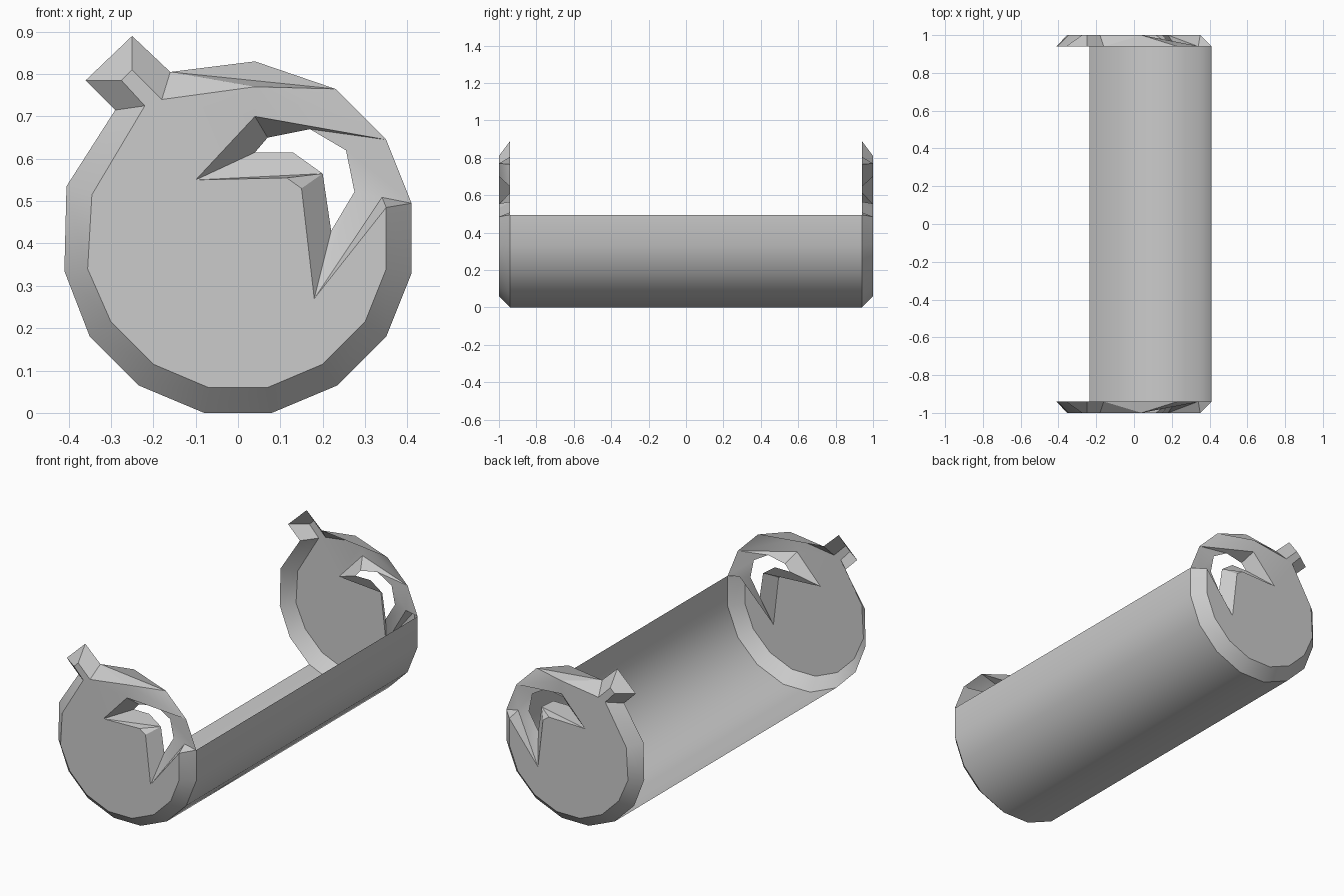
import bpy

if "Cube" in bpy.data.objects:
    bpy.data.objects.remove(bpy.data.objects["Cube"])

grey = bpy.data.materials.new("light grey")
grey.diffuse_color = (0.6, 0.6, 0.6, 1)
grey.use_nodes = True
grey.node_tree.nodes["Principled BSDF"].inputs["Base Color"].default_value = grey.diffuse_color

RIM, FACE = 0.94, 1.0   # depth of the outer rim and of the raised end face

# Outer rim of the end cap (x, z), counter-clockwise from the bottom, with the tab at 9-12
rim = [(-.08, 0), (.08, 0), (.235, .065), (.35, .18), (.41, .33), (.41, .495),
       (.35, .645), (.23, .765), (.04, .83), (-.16, .805), (-.25, .89), (-.36, .785),
       (-.29, .715), (-.405, .535), (-.41, .335), (-.35, .18), (-.235, .065)]
# Raised face: right half up to 5, then the left half from 9
face = {0: (-.07, .06), 1: (.07, .06), 2: (.20, .115), 3: (.30, .215), 4: (.35, .34),
        5: (.35, .485), 9: (-.18, .74), 10: (-.25, .81), 11: (-.275, .785),
        12: (-.22, .725), 13: (-.345, .515), 14: (-.355, .34), 15: (-.30, .215),
        16: (-.20, .115)}
# Edge of the raised face around the notch, and the opening in the rim plane
notch = {'d': (.18, .27), 'c': (.15, .53), 'k': (.115, .555), 'b': (-.10, .55),
         'a': (.04, .70), 'f': (.04, .77)}
hole = [(.04, .615), (.07, .65), (.17, .67), (.255, .62), (.275, .522), (.22, .43),
        (.20, .565), (.13, .615)]

verts, ids = [], {}


def add(key, p, depth):
    ids[key] = len(verts)
    verts.append((p[0], -depth, p[1]))


for n, p in enumerate(rim):
    add(f"o{n}", p, RIM)
for n, p in face.items():
    add(f"i{n}", p, FACE)
for n, p in notch.items():
    add(n, p, FACE)
for n, p in enumerate(hole):
    add(f"h{n}", p, RIM)
add("e", (.34, .509), RIM)

# Raised face, then the faces around the hook and notch
faces = ["i0 i1 i2 i3 i4 i5 d c k b a f i9 i10 i11 i12 i13 i14 i15 i16",
         "i9 f o9", "f o7 o9", "o7 o8 o9", "f o6 o7", "a o6 f",
         "a h1 h2 o6", "b h0 h1 a", "b h6 h7 h0", "k h6 b", "c h6 k", "d h5 h6 c",
         "d e h4 h5", "d i5 e", "i5 o5 e", "e o5 o6 h2 h3 h4"]
# Bevelled rim
for n in [0, 1, 2, 3, 4, 9, 10, 11, 12, 13, 14, 15, 16]:
    m = (n + 1) % 17
    faces.append(f"o{n} o{m} i{m} i{n}")
faces = [[ids[k] for k in f.split()] for f in faces]


def make(name, vs, fs):
    me = bpy.data.meshes.new(name)
    me.from_pydata(vs, [], fs)
    me.materials.append(grey)
    ob = bpy.data.objects.new(name, me)
    bpy.context.collection.objects.link(ob)
    bpy.ops.object.select_all(action='DESELECT')
    ob.select_set(True)
    bpy.context.view_layer.objects.active = ob
    bpy.ops.object.shade_smooth_by_angle(angle=0.5)
    return ob


# End caps, mirrored front to back
make("front_cap", verts, faces)
make("back_cap", [(x, -y, z) for x, y, z in verts], [f[::-1] for f in faces])

# Curved trough wall joining the caps along the bottom and right
path = [rim[16]] + rim[:6]
wall = [(x, y, z) for x, z in path for y in (-RIM, RIM)]
make("trough_wall", wall, [(2 * n, 2 * n + 1, 2 * n + 3, 2 * n + 2)
                           for n in range(len(path) - 1)])
